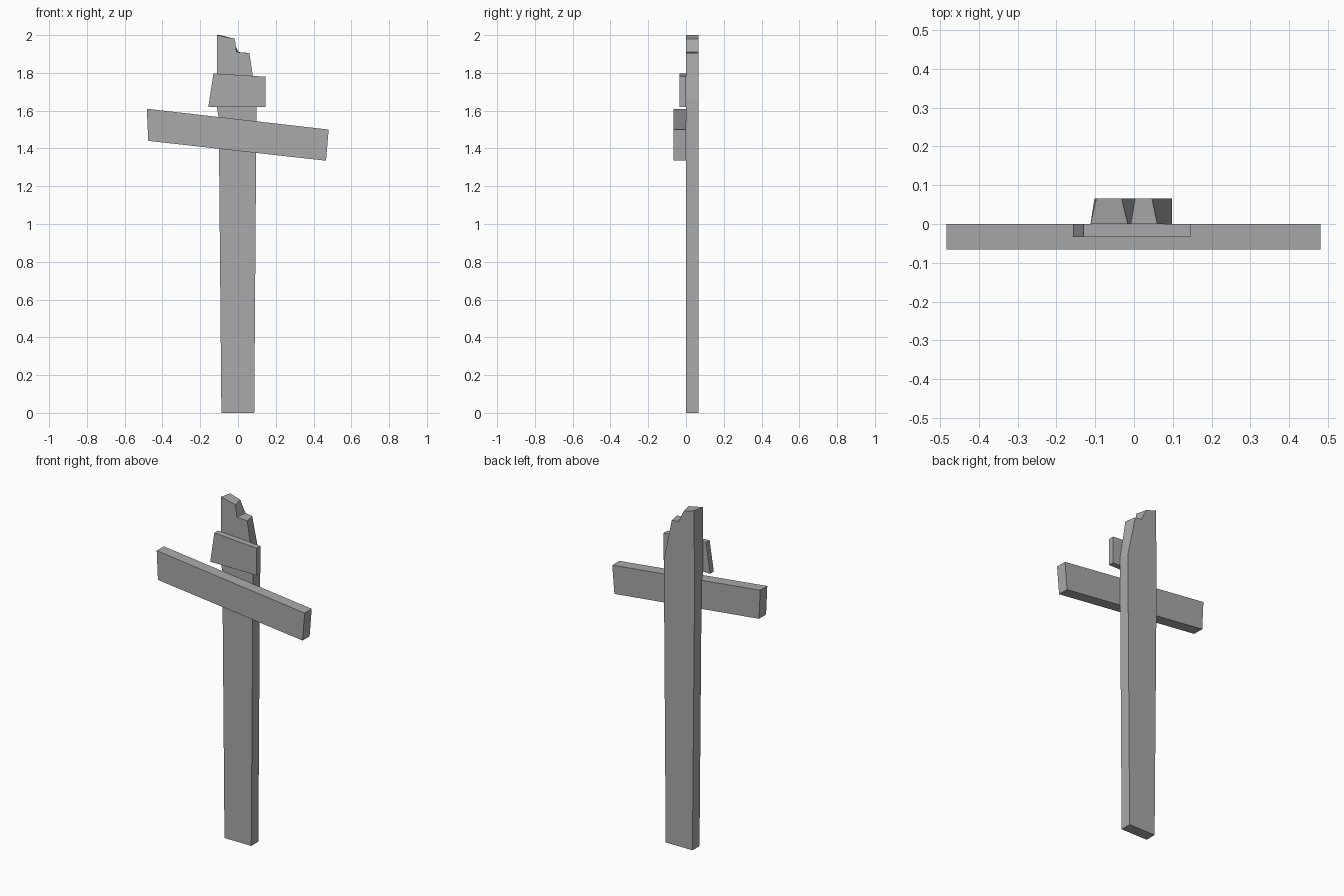
import bpy, bmesh

cube = bpy.data.objects.get("Cube")
if cube:
    bpy.data.objects.remove(cube, do_unlink=True)

# One plain grey for all the timber
grey = bpy.data.materials.new("weathered_grey")
grey.use_nodes = True
colour = (0.4, 0.4, 0.4, 1)
grey.diffuse_color = colour
grey.node_tree.nodes["Principled BSDF"].inputs["Base Color"].default_value = colour


def board(name, front, y_front, y_back, back=None):
    """Loft a board between a front outline and a back outline in x, z."""
    bm = bmesh.new()
    f = [bm.verts.new((x, y_front, z)) for x, z in front]
    b = [bm.verts.new((x, y_back, z)) for x, z in back or front]
    bm.faces.new(f)
    bm.faces.new(b[::-1])
    for i in range(len(f)):
        j = (i + 1) % len(f)
        bm.faces.new((f[i], b[i], b[j], f[j]))
    bmesh.ops.recalc_face_normals(bm, faces=bm.faces[:])
    mesh = bpy.data.meshes.new(name)
    bm.to_mesh(mesh)
    bm.free()
    mesh.materials.append(grey)
    obj = bpy.data.objects.new(name, mesh)
    bpy.context.collection.objects.link(obj)
    return obj


# Upright post with a splintered top, cut slightly askew through its depth
post_front = [(-0.088, 0), (0.086, 0), (0.098, 1.66), (0.06, 1.905),
              (-0.008, 1.91), (-0.016, 1.98), (-0.112, 2), (-0.112, 1.62),
              (-0.102, 1.56)]
post_back = [(-0.088, 0), (0.086, 0), (0.098, 1.66), (0.046, 1.905),
             (0.003, 1.91), (-0.032, 1.98), (-0.097, 2), (-0.102, 1.62),
             (-0.102, 1.56)]
board("post", post_front, 0, 0.066, post_back)

# Small name board
board("small_plate", [(-0.157, 1.62), (0.145, 1.62), (0.145, 1.78),
                      (-0.13, 1.797)], -0.034, 0)

# Slanted crosspiece
board("crossbar", [(-0.475, 1.44), (0.466, 1.335), (0.48, 1.5),
                   (-0.483, 1.61)], -0.066, 0)
